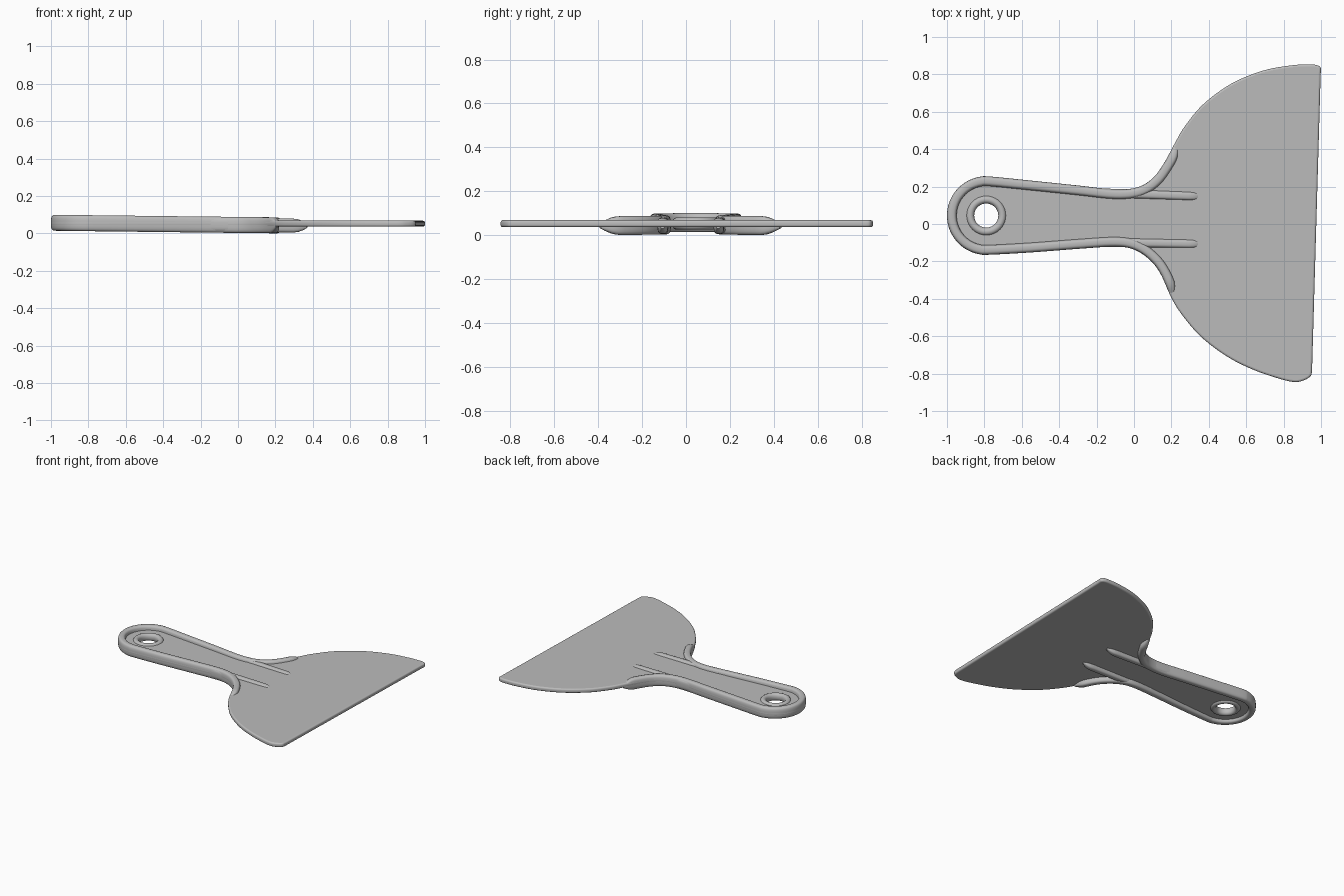
import bpy, bmesh, math
from mathutils import Vector

if "Cube" in bpy.data.objects:
    bpy.data.objects.remove(bpy.data.objects["Cube"], do_unlink=True)

grey = bpy.data.materials.new("grey_plastic")
grey.use_nodes = True
COLOUR = (0.5, 0.5, 0.5, 1)
grey.diffuse_color = COLOUR
grey.node_tree.nodes["Principled BSDF"].inputs["Base Color"].default_value = COLOUR

HOLE = Vector((-0.79, 0.045))
END_RADIUS = 0.21
PLATE_Z = 0.052


def smooth_path(points, steps=6):
    """Open Catmull-Rom curve through 2D points."""
    p = [Vector(q) for q in points]
    p = [2 * p[0] - p[1]] + p + [2 * p[-1] - p[-2]]
    out = []
    for a, b, c, d in zip(p, p[1:], p[2:], p[3:]):
        for i in range(steps):
            t = i / steps
            out.append(0.5 * (2 * b + (c - a) * t + (2 * a - 5 * b + 4 * c - d) * t * t
                              + (3 * b - a - 3 * c + d) * t ** 3))
    return out + [p[-2]]


def finish(obj, angle=40):
    obj.data.materials.clear()
    obj.data.materials.append(grey)
    bpy.ops.object.select_all(action='DESELECT')
    obj.select_set(True)
    bpy.context.view_layer.objects.active = obj
    bpy.ops.object.shade_smooth_by_angle(angle=math.radians(angle))


def mesh_object(name, bm):
    bmesh.ops.recalc_face_normals(bm, faces=bm.faces)
    mesh = bpy.data.meshes.new(name)
    bm.to_mesh(mesh)
    bm.free()
    obj = bpy.data.objects.new(name, mesh)
    bpy.context.collection.objects.link(obj)
    finish(obj)
    return obj


def bridge(bm, rings, closed):
    """Skin rings of vertices, capped at the ends unless closed."""
    pairs = list(zip(rings, rings[1:]))
    if closed:
        pairs.append((rings[-1], rings[0]))
    for a, b in pairs:
        for i in range(len(a)):
            j = (i + 1) % len(a)
            bm.faces.new((a[i], a[j], b[j], b[i]))
    if not closed:
        bm.faces.new(rings[0])
        bm.faces.new(rings[-1])


def rounded(n=20, power=0.6):
    """Unit rounded-square section."""
    for i in range(n):
        a = 2 * math.pi * (i + 0.5) / n
        c, s = math.cos(a), math.sin(a)
        yield math.copysign(abs(c) ** power, c), math.copysign(abs(s) ** power, s)


def sweep(name, path, width, height, shift, taper_start, taper_end):
    """Rounded bar along a path, moved inward by shift, with faded ends."""
    bm = bmesh.new()
    rings = []
    for i, p in enumerate(path):
        t = (path[min(i + 1, len(path) - 1)] - path[max(i - 1, 0)]).normalized()
        inward = Vector((-t.y, t.x))
        fade = 1.0
        if taper_start:
            fade = min(fade, (p - path[0]).length / taper_start)
        if taper_end:
            fade = min(fade, (p - path[-1]).length / taper_end)
        fade = math.sin(fade * math.pi / 2)
        w = width * (0.35 + 0.65 * fade)
        h = 0.012 + (height - 0.012) * fade
        zc = 0.0455 - 0.0117 * p.x
        ring = []
        for u, v in rounded():
            q = p + inward * (shift * w + u * w)
            ring.append(bm.verts.new((q.x, q.y, zc + v * h)))
        rings.append(ring)
    bridge(bm, rings, False)
    return mesh_object(name, bm)


# Outline, running from the upper blade corner round the handle to the lower one
blade_top = [(0.998, 0.8), (0.998, 0.835), (0.975, 0.85), (0.93, 0.853), (0.84, 0.848),
             (0.69, 0.82), (0.52, 0.75), (0.37, 0.64), (0.27, 0.52)]
neck_top = [(0.22, 0.435), (0.16, 0.325), (0.1, 0.245), (0.02, 0.197), (-0.1, 0.185),
            (-0.3, 0.206), (-0.55, 0.232)]
neck_low = [(-0.55, -0.152), (-0.3, -0.133), (-0.1, -0.121), (0.0, -0.137), (0.08, -0.188),
            (0.14, -0.263), (0.2, -0.395)]
blade_low = [(0.26, -0.49), (0.36, -0.605), (0.5, -0.71), (0.64, -0.78), (0.78, -0.828),
             (0.86, -0.845), (0.91, -0.835), (0.945, -0.812), (0.952, -0.78)]
arc = []
for i in range(13):
    a = math.radians(84 + i * 191 / 12)
    arc.append(HOLE + END_RADIUS * Vector((math.cos(a), math.sin(a))))

# Thin plate forming the blade and the web of the handle
curve = bpy.data.curves.new("blade_plate", 'CURVE')
curve.dimensions = '2D'
curve.fill_mode = 'BOTH'
curve.extrude = 0.005
curve.bevel_depth = 0.011
curve.bevel_resolution = 3
curve.offset = -0.011
hole_edge = [HOLE + 0.085 * Vector((math.cos(-i * math.pi / 16), math.sin(-i * math.pi / 16)))
             for i in range(32)]
for loop in (smooth_path(blade_top + neck_top + arc + neck_low + blade_low), hole_edge):
    spline = curve.splines.new('POLY')
    spline.points.add(len(loop) - 1)
    for point, q in zip(spline.points, loop):
        point.co = (q.x, q.y, 0, 1)
    spline.use_cyclic_u = True
plate = bpy.data.objects.new("blade_plate", curve)
bpy.context.collection.objects.link(plate)
plate.location.z = PLATE_Z
bpy.ops.object.select_all(action='DESELECT')
plate.select_set(True)
bpy.context.view_layer.objects.active = plate
bpy.ops.object.convert(target='MESH')
finish(bpy.context.view_layer.objects.active)

# Thick rounded rim around the handle and neck
sweep("handle_rim", smooth_path(neck_top + arc + neck_low), 0.026, 0.043, 1, 0.09, 0.09)

# Two stiffening ribs running from the rim onto the blade
for name, y0, y1 in (("left_rib", 0.168, 0.147), ("right_rib", -0.097, -0.107)):
    path = [Vector((-0.22, y0)).lerp(Vector((0.37, y1)), i / 24) for i in range(25)]
    sweep(name, path, 0.024, 0.037, 0, 0, 0.07)

# Raised collar around the hanging hole
bm = bmesh.new()
rings = []
for i in range(40):
    a = 2 * math.pi * i / 40
    rings.append([bm.verts.new((HOLE.x + (0.086 + 0.022 * u) * math.cos(a),
                                HOLE.y + (0.086 + 0.022 * u) * math.sin(a),
                                PLATE_Z + 0.028 * v)) for u, v in rounded(16, 0.9)])
bridge(bm, rings, True)
mesh_object("hole_collar", bm)
